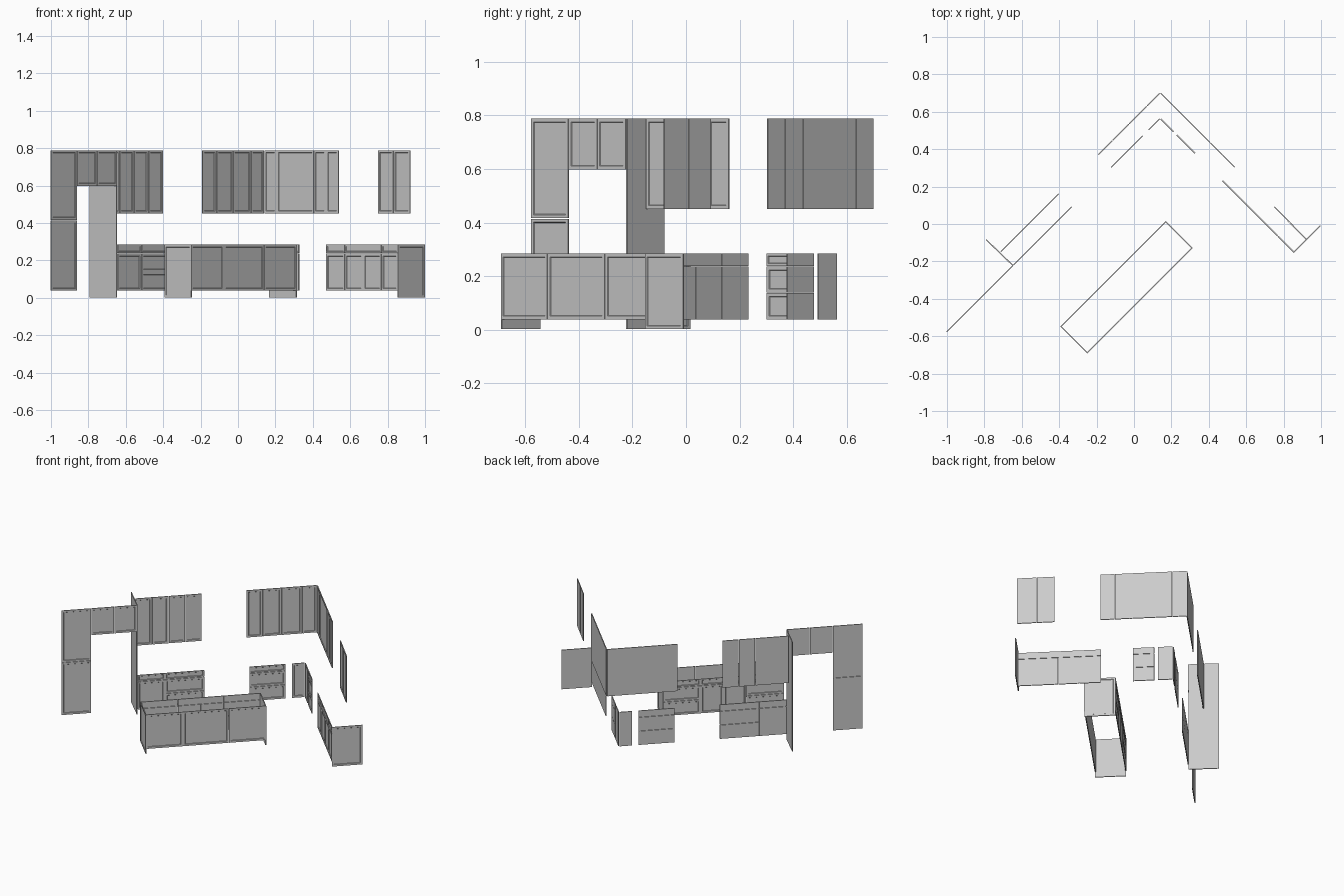
import bpy, bmesh, math
from mathutils import Vector

if "Cube" in bpy.data.objects:
    bpy.data.objects.remove(bpy.data.objects["Cube"])

T = 0.006       # board thickness
GAP = 0.0012    # reveal on each side of a front
FRAME = 0.018   # frame width of a panelled front


def front(name, p, q, z0, z1, plain=False):
    """Panelled front standing on plan line p-q; it faces to the right of p->q."""
    p, q = Vector(p), Vector(q)
    d = q - p
    w, h = d.length - 2 * GAP, z1 - z0 - 2 * GAP
    bm = bmesh.new()
    bmesh.ops.create_cube(bm, size=1)
    for v in bm.verts:
        v.co = Vector((v.co.x * w, (v.co.y + 0.5) * T, v.co.z * h))
    if not plain:
        f = [f for f in bm.faces if f.normal.y < -0.9]
        bmesh.ops.inset_region(bm, faces=f, thickness=min(FRAME, 0.27 * min(w, h)))
        bmesh.ops.inset_region(bm, faces=f, thickness=0.003, depth=-0.003)
    me = bpy.data.meshes.new(name)
    bm.to_mesh(me)
    bm.free()
    ob = bpy.data.objects.new(name, me)
    c = (p + q) / 2
    ob.location = (c.x, c.y, (z0 + z1) / 2)
    ob.rotation_euler.z = math.atan2(d.y, d.x)
    bpy.context.collection.objects.link(ob)
    return ob


def run(name, p, q, cuts, z0, z1):
    """Row of fronts along p-q, divided at the given fractions."""
    p, q = Vector(p), Vector(q)
    c = [0] + list(cuts) + [1]
    for a, b in zip(c, c[1:]):
        front(name, p.lerp(q, a), p.lerp(q, b), z0, z1)


def part(p, q, a, b):
    p, q = Vector(p), Vector(q)
    return p.lerp(q, a), p.lerp(q, b)


BOT, TOP = 0.037, 0.285      # base fronts
UP0, UP1 = 0.45, 0.79        # wall fronts
Z_DRAWER, Z_MID = 0.237, 0.138


def drawers(name, p, q):
    for a, b in ((BOT, Z_MID), (Z_MID, Z_DRAWER), (Z_DRAWER, TOP)):
        front(name, p, q, a, b)


def drawer_over_doors(name, p, q, cuts=()):
    front(name + "_drawer", p, q, Z_DRAWER, TOP)
    run(name + "_door", p, q, cuts, BOT, Z_DRAWER)


# left run: pantry, refrigerator surround, base and wall fronts
front("pantry_lower_door", (-1, -.58), (-.86, -.44), BOT, .415)
front("pantry_upper_door", (-1, -.58), (-.86, -.44), .415, UP1)
run("fridge_top_door", (-.86, -.44), (-.645, -.225), (.5,), .597, UP1)
front("fridge_side_panel", (-.645, -.22), (-.79, -.08), 0, UP1, plain=True)
left = ((-.643, -.223), (-.33, .09))
drawer_over_doors("left_base", *part(*left, 0, .41))
drawers("left_drawer", *part(*left, .41, 1))
run("left_wall_door", (-.71, -.15), (-.40, .16), (.25, .5, .75), UP0, UP1)

# back corner: wall fronts
run("corner_wall_door_left", (-.19, .368), (.14, .698), (.23, .5, .79), UP0, UP1)
run("corner_wall_door_right", (.14, .698), (.537, .301), (.167, .667, .833), UP0, UP1)

# back corner: base fronts
drawers("corner_drawer_left", (-.12, .30), (.05, .47))
front("corner_base_door_left", (.08, .50), (.14, .56), BOT, TOP)
front("corner_base_door_right", (.14, .56), (.21, .49), BOT, TOP)
drawers("corner_drawer_right", (.225, .475), (.325, .375))

# right run: base fronts, end panel and wall doors
right = ((.47, .23), (.855, -.155))
drawer_over_doors("right_base_a", *part(*right, 0, .26))
drawer_over_doors("right_base_b", *part(*right, .26, .77), (.5,))
drawer_over_doors("right_base_c", *part(*right, .77, 1))
front("right_end_panel", (.855, -.155), (1, -.01), 0, TOP)
run("right_wall_door", (.748, .09), (.92, -.085), (.48,), UP0, UP1)

# island: panelled back, two ends and a working side
a, b, c, d = (-.395, -.548), (-.25, -.693), (.315, -.128), (.17, .017)
front("island_near_end", a, b, 0, TOP)
front("island_far_end", c, d, 0, TOP)
run("island_back_panel", b, c, (.31, .69), BOT, TOP)
drawers("island_drawer", *part(d, a, 0, .31))
drawer_over_doors("island_base", *part(d, a, .31, .69), (.5,))
drawers("island_drawer", *part(d, a, .69, 1))
